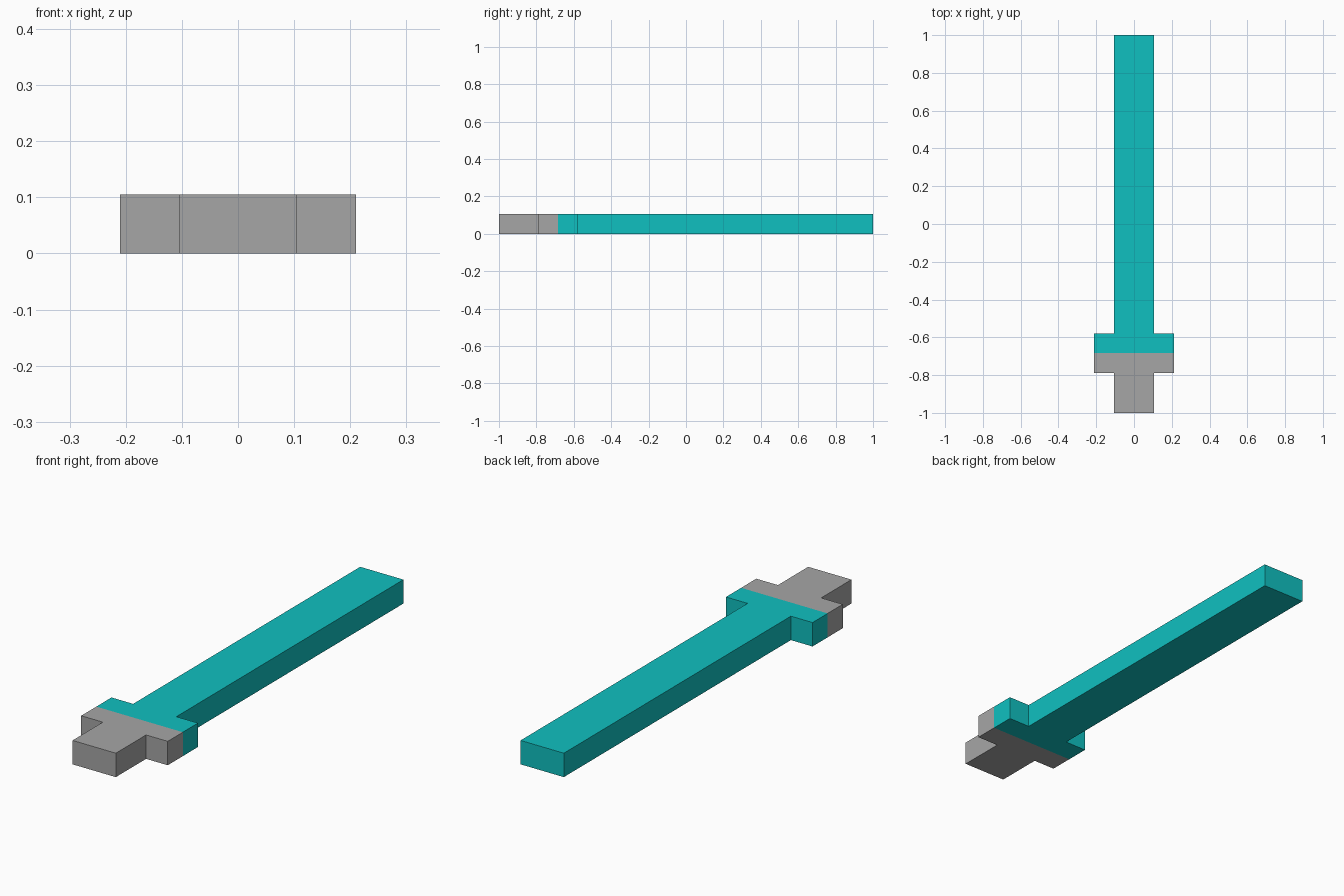
import bpy
import bmesh
from mathutils import Vector

cube = bpy.data.objects.get("Cube")
if cube:
    bpy.data.objects.remove(cube, do_unlink=True)

U = 2 / 19           # one grid unit: the sword is 19 units long
SPLIT_Y = -1 + 3 * U  # colour change halfway along the crossguard


def make_material(name, rgb):
    mat = bpy.data.materials.new(name)
    mat.use_nodes = True
    color = (*rgb, 1.0)
    mat.diffuse_color = color
    mat.node_tree.nodes["Principled BSDF"].inputs["Base Color"].default_value = color
    return mat


grey = make_material("grey", (0.38, 0.38, 0.38))
teal = make_material("teal", (0.005, 0.53, 0.53))

# Outline in grid units: handle, crossguard, blade (one half, then mirrored)
half = [(1, 0), (1, 2), (2, 2), (2, 4), (1, 4), (1, 19)]
outline = half + [(-x, y) for x, y in reversed(half)]

bm = bmesh.new()
base = bm.faces.new([bm.verts.new((x * U, y * U - 1, 0)) for x, y in outline])

# Thickness
result = bmesh.ops.extrude_face_region(bm, geom=[base], use_keep_orig=True)
top = [v for v in result["geom"] if isinstance(v, bmesh.types.BMVert)]
bmesh.ops.translate(bm, verts=top, vec=(0, 0, U))

# Cut the surface where the colour changes
bmesh.ops.bisect_plane(bm, geom=bm.verts[:] + bm.edges[:] + bm.faces[:],
                       plane_co=Vector((0, SPLIT_Y, 0)), plane_no=Vector((0, 1, 0)))
bmesh.ops.recalc_face_normals(bm, faces=bm.faces[:])

# Grey handle side, teal blade side
for face in bm.faces:
    middle_y = sum(v.co.y for v in face.verts) / len(face.verts)
    face.material_index = 1 if middle_y > SPLIT_Y else 0

mesh = bpy.data.meshes.new("sword")
bm.to_mesh(mesh)
bm.free()
mesh.materials.append(grey)
mesh.materials.append(teal)
sword = bpy.data.objects.new("sword", mesh)
bpy.context.collection.objects.link(sword)
